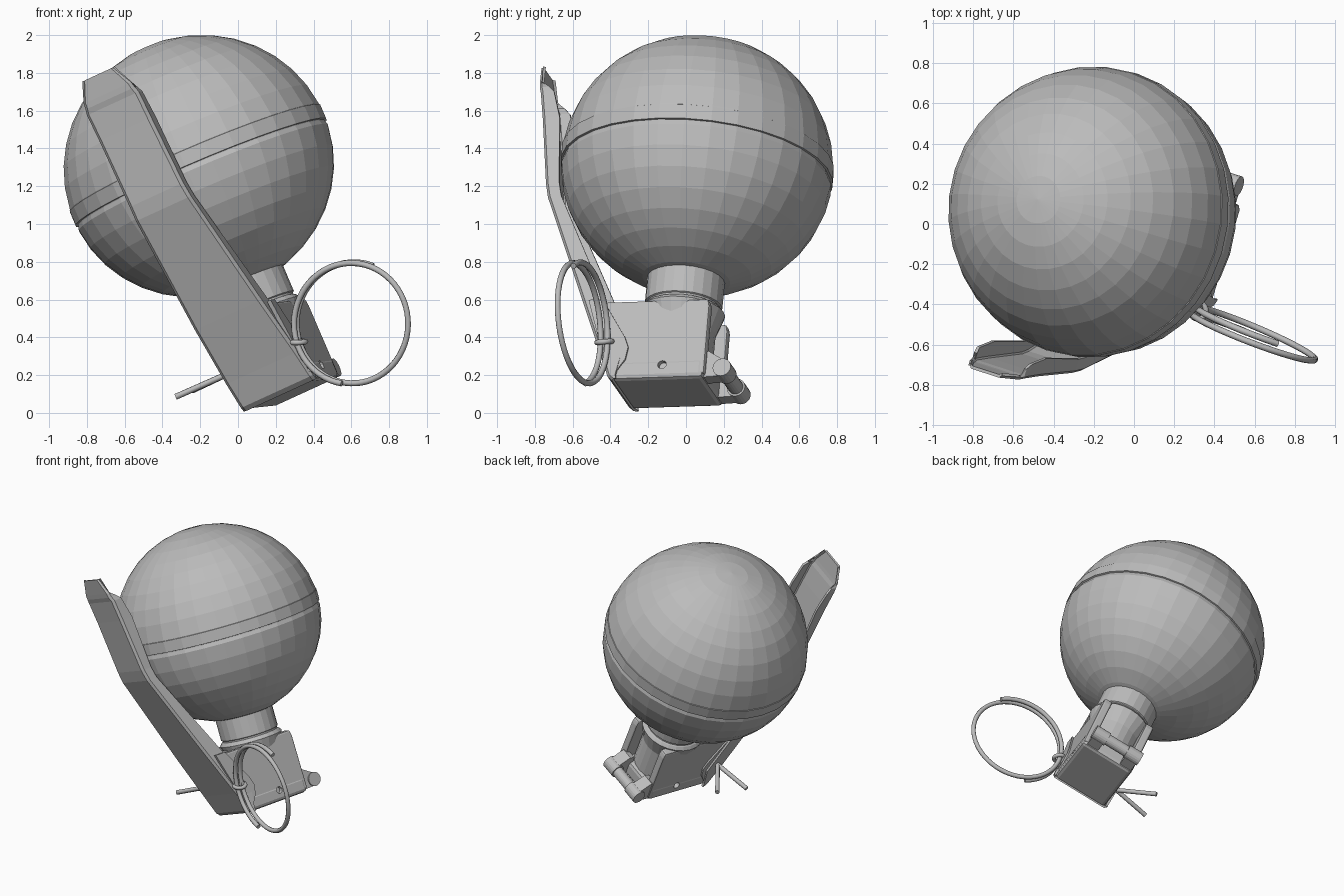
import bpy, bmesh, math
from mathutils import Matrix, Vector

old = bpy.data.objects.get("Cube")
if old:
    bpy.data.objects.remove(old, do_unlink=True)

# One plain grey material
grey = bpy.data.materials.new("plain_grey")
grey.use_nodes = True
colour = (0.5, 0.5, 0.5, 1)
grey.diffuse_color = colour
grey.node_tree.nodes["Principled BSDF"].inputs["Base Color"].default_value = colour

# Tilted body frame: U across, V to the back, W up the body axis
CENTRE = Vector((-0.21, 0.06, 1.307))
W = Vector((-0.39, 0.09, 0.915)).normalized()
V = W.cross(Vector((0.873, -0.281, 0.4))).normalized()
U = V.cross(W)
FRAME = Matrix.Translation(CENTRE) @ Matrix((U, V, W)).transposed().to_4x4()


def add(name, bm, bevel=0):
    bmesh.ops.recalc_face_normals(bm, faces=bm.faces)
    mesh = bpy.data.meshes.new(name)
    bm.to_mesh(mesh)
    bm.free()
    mesh.materials.append(grey)
    ob = bpy.data.objects.new(name, mesh)
    bpy.context.collection.objects.link(ob)
    ob.matrix_world = FRAME
    if bevel:
        mod = ob.modifiers.new("bevel", "BEVEL")
        mod.width, mod.segments = bevel, 2
    return ob


def lathe(name, profile, sides):
    """Revolve (radius, height) points about the body axis."""
    bm = bmesh.new()
    verts = [bm.verts.new((r, 0, c)) for r, c in profile]
    edges = [bm.edges.new(p) for p in zip(verts, verts[1:])]
    bmesh.ops.spin(bm, geom=verts + edges, axis=(0, 0, 1), cent=(0, 0, 0),
                   angle=math.tau, steps=sides, use_merge=True)
    bmesh.ops.remove_doubles(bm, verts=bm.verts, dist=0.0005)
    return add(name, bm)


def plate(name, outline, left, right, bevel=0):
    """Extrude a (back, up) outline across the body."""
    bm = bmesh.new()
    face = bm.faces.new([bm.verts.new((left, b, c)) for b, c in outline])
    out = bmesh.ops.extrude_face_region(bm, geom=[face])
    moved = [g for g in out["geom"] if isinstance(g, bmesh.types.BMVert)]
    bmesh.ops.translate(bm, verts=moved, vec=(right - left, 0, 0))
    return add(name, bm, bevel)


def rod(name, radius, left, right, b, c, sides=20):
    bm = bmesh.new()
    place = Matrix.Translation(((left + right) / 2, b, c)) @ Matrix.Rotation(math.pi / 2, 4, "Y")
    bmesh.ops.create_cone(bm, cap_ends=True, segments=sides, radius1=radius,
                          radius2=radius, depth=right - left, matrix=place)
    return add(name, bm)


def wire(name, points, radius, cyclic=False):
    curve = bpy.data.curves.new(name, "CURVE")
    curve.dimensions = "3D"
    curve.bevel_depth, curve.bevel_resolution = radius, 2
    curve.use_fill_caps = True
    line = curve.splines.new("POLY")
    line.points.add(len(points) - 1)
    for p, co in zip(line.points, points):
        p.co = (*co, 1)
    line.use_cyclic_u = cyclic
    curve.materials.append(grey)
    ob = bpy.data.objects.new(name, curve)
    bpy.context.collection.objects.link(ob)
    return ob


# Round body with a raised band and a fine groove under it
def dome(height):
    angles = [math.radians(5 + 85 * i / 9) for i in range(10)]
    return [(0.722 * math.cos(t), height * math.sin(t) - 0.01) for t in angles]


band = [(0.712, -0.046), (0.712, -0.04), (0.724, -0.038), (0.724, 0.042), (0.72, 0.044)]
lathe("round_body", dome(-0.682)[::-1] + band + dome(0.7), 32)

# Neck, collar line, tapered flange and rounded column
lathe("neck", [(0, -0.55), (0.206, -0.55), (0.206, -0.81), (0.198, -0.815), (0.198, -0.825),
               (0.208, -0.83), (0.225, -0.85), (0.185, -0.97), (0.185, -1.2), (0, -1.2)], 24)

# Head block with side walls and a small side hole
plate("head_core", [(-0.35, -0.88), (0.12, -0.88), (0.12, -1.29), (-0.28, -1.29)], -0.17, 0.17)
plate("head_base", [(-0.32, -1.2), (0.21, -1.2), (0.21, -1.312), (-0.3, -1.312)], -0.203, 0.203, 0.025)
walls = [(-0.37, -0.86), (0.2, -0.86), (0.21, -0.9), (0.215, -1.29), (-0.3, -1.29)]
for side, s in (("left", 1), ("right", -1)):
    lo, hi = sorted((s * 0.14, s * 0.2))
    plate(side + "_head_wall", walls, lo, hi, 0.012)
    cutter = rod(side + "_hole_cutter", 0.024, lo + s * 0.03, hi + s * 0.03, -0.02, -1.235, 12)
    cutter.hide_render = True
    cutter.hide_set(True)
    for part in (side + "_head_wall", "head_base"):
        hole = bpy.data.objects[part].modifiers.new("hole", "BOOLEAN")
        hole.operation, hole.object = "DIFFERENCE", cutter

# Back hinge: pin, end knuckles and arms
rod("hinge_pin", 0.04, -0.19, 0.17, 0.305, -1.25)
for side, lo, hi in (("left", 0.07, 0.178), ("right", -0.2, -0.09)):
    rod(side + "_knuckle", 0.05, lo, hi, 0.305, -1.25)
    plate(side + "_hinge_arm", [(0.18, -1.16), (0.22, -1.15), (0.32, -1.21), (0.31, -1.295), (0.18, -1.3)],
          lo + 0.01, hi - 0.01)

# Lever: folded channel given as (height, back, sideways shift, half width, flange depth)
stations = [(0.58, -0.9, -0.045, 0.09, 0.005), (0.47, -0.885, -0.045, 0.138, 0.01),
            (0.44, -0.88, -0.045, 0.142, 0.05), (0.41, -0.87, -0.045, 0.15, 0.07),
            (0.26, -0.845, -0.045, 0.15, 0.09), (-0.12, -0.79, -0.045, 0.155, 0.07),
            (-0.2, -0.77, -0.045, 0.16, 0.07), (-0.83, -0.503, -0.025, 0.195, 0.12),
            (-1.15, -0.367, -0.008, 0.21, 0.12), (-1.29, -0.31, 0, 0.212, 0.04),
            (-1.312, -0.285, 0, 0.212, 0.02)]
bm = bmesh.new()
rows = []
for c, b, m, w, d in stations:
    section = [(-w, b + d), (-w, b + 0.012), (-w + 0.012, b), (w - 0.012, b), (w, b + 0.012), (w, b + d)]
    rows.append([bm.verts.new((m + x, y, c)) for x, y in section])
for r0, r1 in zip(rows, rows[1:]):
    for i in range(5):
        bm.faces.new((r0[i], r0[i + 1], r1[i + 1], r1[i]))
lever = add("lever", bm)
thick = lever.modifiers.new("thickness", "SOLIDIFY")
thick.thickness, thick.offset = 0.016, 0

# Rounded lever ears over the sides of the head
ear = [(-0.46, -0.85), (-0.38, -0.85), (-0.33, -0.93), (-0.24, -1.07), (-0.215, -1.13),
       (-0.225, -1.2), (-0.27, -1.27), (-0.31, -1.285), (-0.36, -1.15)]
for side, s in (("left", 1), ("right", -1)):
    lo, hi = sorted((s * 0.19, s * 0.212))
    plate(side + "_lever_ear", ear, lo, hi)

# Split pin through the head, with an eye and two spread legs
eye = FRAME @ Vector((0.245, -0.325, -1.1))
exit_point = FRAME @ Vector((-0.21, -0.32, -1.1))
for name, tip in (("pin_leg_front", (-0.33, -0.27, 0.085)), ("pin_leg_back", (-0.24, -0.04, 0.12))):
    wire(name, [eye, exit_point, exit_point - U * 0.02, Vector(tip)], 0.016)

# Pull ring: a double coil of wire
across = Vector((0.93, -0.37, 0)).normalized()
upward = Vector((0, -0.1, 0.99)).normalized()
normal = across.cross(upward).normalized()
middle = Vector((0.602, -0.555, 0.475))
coil = []
for deg in range(70, 626, 6):
    t = math.radians(deg)
    coil.append(middle + 0.321 * (across * math.cos(t) + upward * math.sin(t))
                + normal * 0.04 * (t / math.tau - 1))
wire("pull_ring", coil, 0.016)

# Pin eye looped around the ring wire
grip = middle - 0.305 * across - 0.1 * upward
loop = [grip + 0.04 * (across * math.cos(t) + normal * math.sin(t))
        for t in (math.tau * i / 20 for i in range(20))]
wire("pin_eye", loop, 0.014, True)
